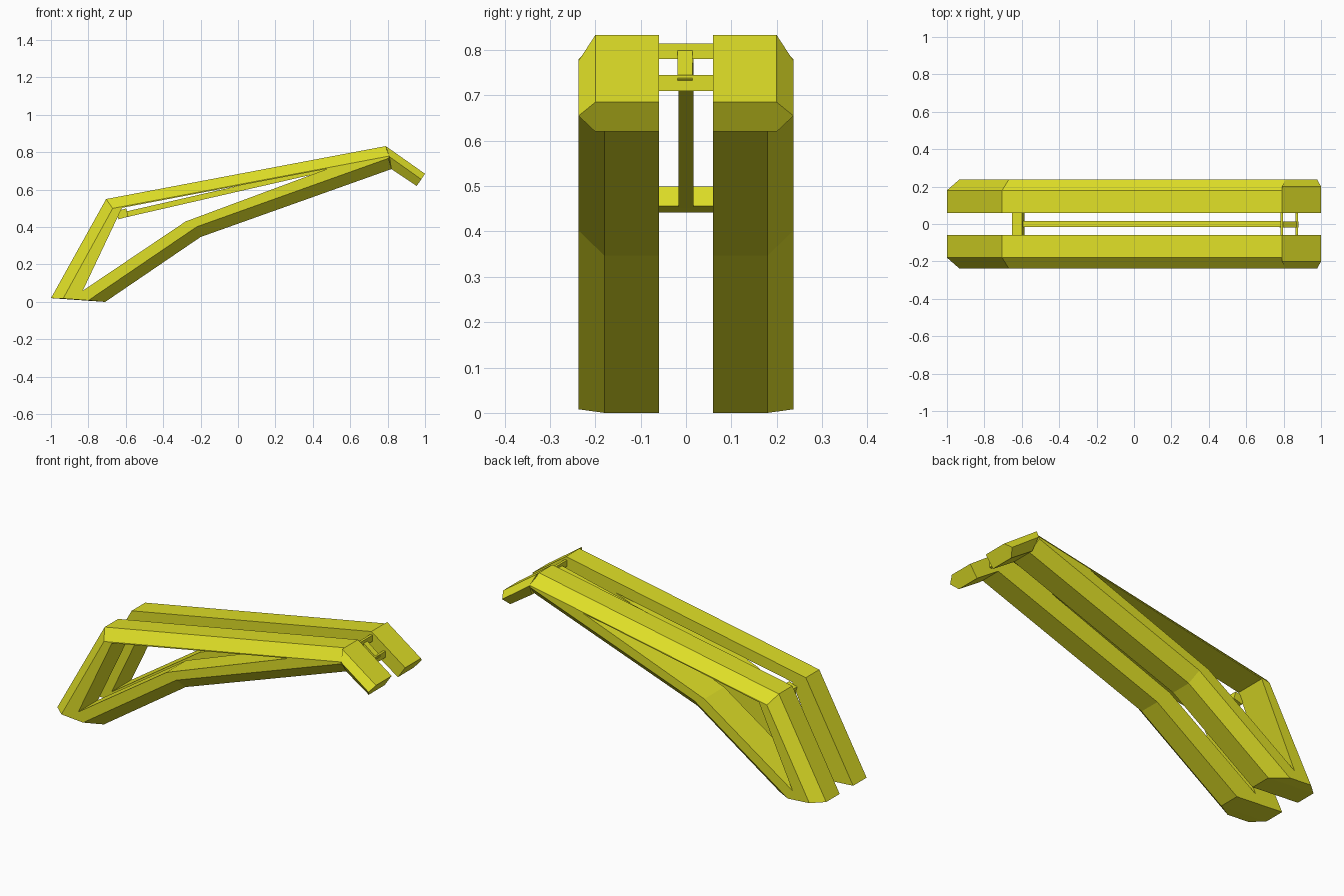
import bpy, bmesh
from mathutils import Vector

if "Cube" in bpy.data.objects:
    bpy.data.objects.remove(bpy.data.objects["Cube"])

mat = bpy.data.materials.new("yellow_paint")
mat.diffuse_color = (0.74, 0.74, 0.02, 1)
mat.use_nodes = True
mat.node_tree.nodes["Principled BSDF"].inputs["Base Color"].default_value = mat.diffuse_color


def finish(name, bm, mirror=False):
    bmesh.ops.remove_doubles(bm, verts=bm.verts, dist=1e-5)
    bmesh.ops.recalc_face_normals(bm, faces=bm.faces)
    me = bpy.data.meshes.new(name)
    bm.to_mesh(me)
    bm.free()
    me.materials.append(mat)
    ob = bpy.data.objects.new(name, me)
    bpy.context.collection.objects.link(ob)
    if mirror:
        m = ob.modifiers.new("mirror", 'MIRROR')
        m.use_axis = (False, True, False)
    return ob


def loop(bm, pts, y):
    return [bm.verts.new((x, y, z)) for x, z in pts]


def bridge(bm, a, b):
    n = len(a)
    for i in range(n):
        j = (i + 1) % n
        bm.faces.new((a[i], a[j], b[j], b[i]))


def bar(name, a, b, thick, y0, y1):
    """Rectangular bar running from a to b in the side plane, y0..y1 wide."""
    a, b = Vector(a), Vector(b)
    d = (b - a).normalized()
    n = Vector((-d.y, d.x)) * thick / 2
    pts = [a + n, b + n, b - n, a - n]
    bm = bmesh.new()
    l0, l1 = loop(bm, pts, y0), loop(bm, pts, y1)
    bridge(bm, l0, l1)
    bm.faces.new(l0)
    bm.faces.new(l1)
    return finish(name, bm)


Y_IN, Y_CHAMFER, Y_TIP, Y_OUT = -0.06, -0.18, -0.20, -0.237

# Side frames: full outline, chamfered outer outline and the opening
outline = [(-1, .02), (-.705, .55), (.79, .833), (.82, .71), (-.2, .347), (-.71, 0)]
inset = [(-.935, .018), (-.67, .5), (.81, .78), (.805, .768), (-.22, .402), (-.8, .008)]
hole = [(-.83, .06), (-.62, .503), (.48, .712), (-.28, .43)]


def ring(bm, o, h):
    for f in ((o[0], o[1], h[1], h[0]), (o[1], o[2], h[2], h[1]), (o[2], o[3], h[2]),
              (o[3], o[4], h[3], h[2]), (o[4], o[5], h[0], h[3]), (o[5], o[0], h[0])):
        bm.faces.new(f)


bm = bmesh.new()
inner = loop(bm, outline, Y_IN)
mid = loop(bm, outline, Y_CHAMFER)
outer = loop(bm, inset, Y_OUT)
hole_in, hole_out = loop(bm, hole, Y_IN), loop(bm, hole, Y_OUT)
bridge(bm, inner, mid)
bridge(bm, mid, outer)
bridge(bm, hole_in, hole_out)
ring(bm, inner, hole_in)
ring(bm, outer, hole_out)
finish("side_frames", bm, True)

# Angled tips with a ridge along the outside
tip = [(.79, .833), (1, .685), (.955, .62), (.82, .71)]
bm = bmesh.new()
inner, mid = loop(bm, tip, Y_IN), loop(bm, tip, Y_TIP)
r0, r1 = loop(bm, [(.81, .776), (.98, .655)], Y_OUT)
bridge(bm, inner, mid)
bm.faces.new(inner)
bm.faces.new((mid[0], mid[1], r1, r0))
bm.faces.new((mid[1], mid[2], r1))
bm.faces.new((mid[2], mid[3], r0, r1))
bm.faces.new((mid[3], mid[0], r0))
finish("frame_tips", bm, True)

# Central spine, bent down at the tip end
bar("spine", (-.62, .463), (.79, .786), .03, -.016, .016)
bar("spine_end", (.785, .792), (.872, .726), .025, -.019, .014)

# Cross bars joining the two frames
bar("rear_cross_bar", (-.645, .463), (-.592, .478), .045, -.065, .065)
bar("upper_tip_cross_bar", (.79, .78), (.79, .815), .014, -.065, .065)
bar("lower_tip_cross_bar", (.87, .71), (.87, .745), .014, -.065, .065)
